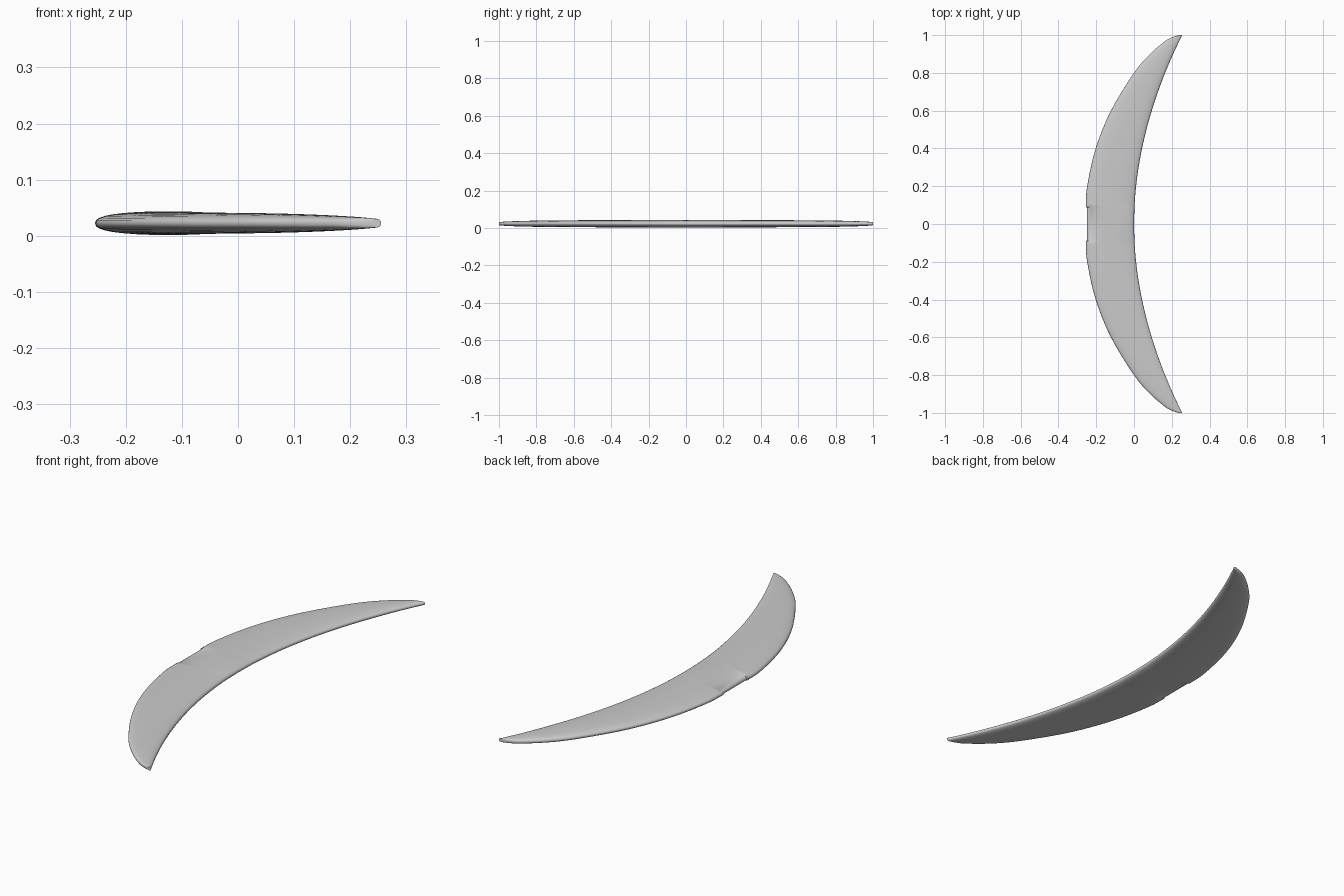
import bpy, bmesh, math
from mathutils import Vector

cube = bpy.data.objects.get("Cube")
if cube:
    bpy.data.objects.remove(cube, do_unlink=True)

grey = bpy.data.materials.new("light_grey")
grey.use_nodes = True
colour = (0.6, 0.6, 0.6, 1)
grey.diffuse_color = colour
grey.node_tree.nodes["Principled BSDF"].inputs["Base Color"].default_value = colour

MID_Z = 0.0225
SIDES = 32
POWER = 2.5

# Outer edge of one half, from the middle to the tip (x, y)
OUTER = [(-0.255, 0.09), (-0.248, 0.2), (-0.203, 0.4), (-0.122, 0.6),
         (0.0, 0.8), (0.085, 0.9), (0.165, 0.968), (0.205, 0.99), (0.238, 1.0)]


def smooth_path(points, steps):
    """Smooth curve through all the points."""
    p = [Vector(q) for q in points]
    p = [2 * p[0] - p[1]] + p + [2 * p[-1] - p[-2]]
    out = []
    for i in range(1, len(p) - 2):
        a, b, c, d = p[i - 1:i + 3]
        for s in range(steps):
            t = s / steps
            out.append(0.5 * (2 * b + (c - a) * t + (2 * a - 5 * b + 4 * c - d) * t ** 2
                              + (3 * b - a - 3 * c + d) * t ** 3))
    return out + [p[-2]]


def inner_x(y):
    return 0.255 * abs(y) ** 1.95


def half_height(y):
    y = abs(y)
    return 0.0075 + 0.0115 * (1 - y ** 5) ** 0.6 + 0.002 * max(0, 1 - y / 0.5)


def rounded(v):
    return math.copysign(abs(v) ** (2 / POWER), v)


# Stations along the blade, with a shallow flat notch in the middle of the outer edge
half = [Vector((-0.249, 0.0)), Vector((-0.249, 0.088))] + smooth_path(OUTER, 6)
stations = [Vector((p.x, -p.y)) for p in reversed(half[1:])] + half

bm = bmesh.new()
rings = []
for p in stations:
    x_in = inner_x(p.y)
    centre, radius, h = (p.x + x_in) / 2, (x_in - p.x) / 2, half_height(p.y)
    ring = []
    for k in range(SIDES):
        a = math.tau * k / SIDES
        ring.append(bm.verts.new((centre + radius * rounded(math.cos(a)), p.y,
                                  MID_Z + h * rounded(math.sin(a)))))
    rings.append(ring)
for r, s in zip(rings, rings[1:]):
    for k in range(SIDES):
        n = (k + 1) % SIDES
        bm.faces.new((r[k], r[n], s[n], s[k]))
bm.faces.new(rings[0])
bm.faces.new(rings[-1])
bmesh.ops.recalc_face_normals(bm, faces=bm.faces)

mesh = bpy.data.meshes.new("crescent_blade")
bm.to_mesh(mesh)
bm.free()
mesh.materials.append(grey)
blade = bpy.data.objects.new("crescent_blade", mesh)
bpy.context.collection.objects.link(blade)

bpy.ops.object.select_all(action="DESELECT")
blade.select_set(True)
bpy.context.view_layer.objects.active = blade
bpy.ops.object.shade_smooth_by_angle(angle=math.radians(40))
